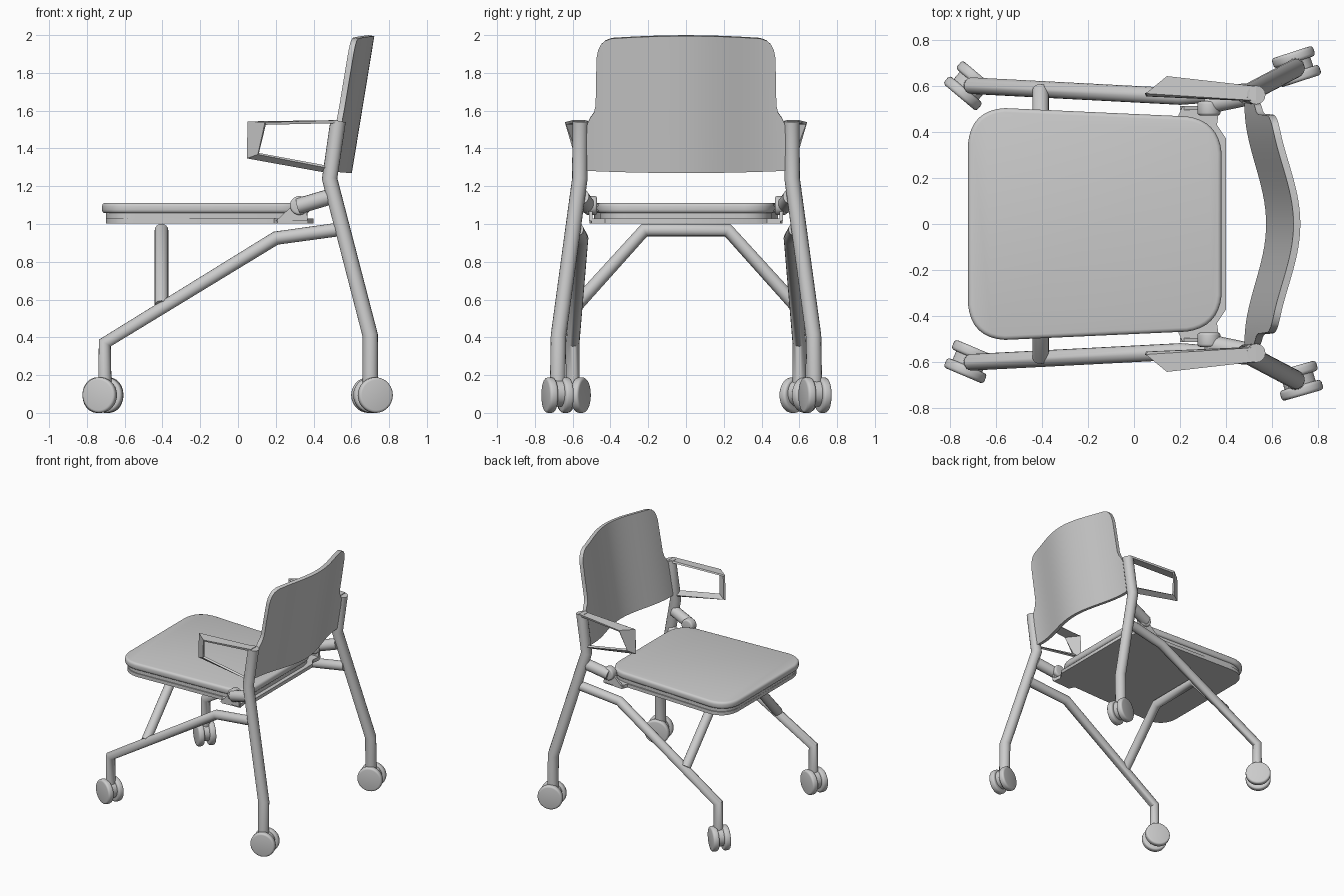
import bpy, bmesh, math
from mathutils import Matrix, Vector

if "Cube" in bpy.data.objects:
    bpy.data.objects.remove(bpy.data.objects["Cube"])


def finish(obj, angle=35):
    bpy.ops.object.select_all(action='DESELECT')
    obj.select_set(True)
    bpy.context.view_layer.objects.active = obj
    for m in list(obj.modifiers):
        bpy.ops.object.modifier_apply(modifier=m.name)
    bpy.ops.object.shade_smooth_by_angle(angle=math.radians(angle))
    return obj


def from_bmesh(name, bm):
    bmesh.ops.recalc_face_normals(bm, faces=bm.faces[:])
    me = bpy.data.meshes.new(name)
    bm.to_mesh(me)
    bm.free()
    obj = bpy.data.objects.new(name, me)
    bpy.context.collection.objects.link(obj)
    return obj


def tube(name, pts, r):
    cu = bpy.data.curves.new(name, 'CURVE')
    cu.dimensions = '3D'
    cu.bevel_depth = r
    cu.bevel_resolution = 6
    cu.use_fill_caps = True
    sp = cu.splines.new('POLY')
    sp.points.add(len(pts) - 1)
    for p, co in zip(sp.points, pts):
        p.co = (*co, 1)
    obj = bpy.data.objects.new(name, cu)
    bpy.context.collection.objects.link(obj)
    bpy.ops.object.select_all(action='DESELECT')
    obj.select_set(True)
    bpy.context.view_layer.objects.active = obj
    bpy.ops.object.convert(target='MESH')
    return finish(bpy.context.view_layer.objects.active, 50)


def rounded(corners, n=8):
    """Outline from (x, y, radius) corners, each rounded by a quadratic arc."""
    out = []
    for i, (x, y, r) in enumerate(corners):
        p = Vector((x, y))
        if r == 0:
            out.append(p)
            continue
        a = p + (Vector(corners[i - 1][:2]) - p).normalized() * r
        b = p + (Vector(corners[(i + 1) % len(corners)][:2]) - p).normalized() * r
        q = p.lerp((a + b) / 2, 0.18)
        for k in range(n + 1):
            t = k / n
            out.append(a * (1 - t) ** 2 + q * 2 * t * (1 - t) + b * t * t)
    return out


def slab(name, outline, z0, z1, bevel):
    bm = bmesh.new()
    f = bm.faces.new([bm.verts.new((p.x, p.y, z0)) for p in outline])
    new = bmesh.ops.extrude_face_region(bm, geom=[f])['geom']
    bmesh.ops.translate(bm, vec=(0, 0, z1 - z0),
                        verts=[v for v in new if isinstance(v, bmesh.types.BMVert)])
    obj = from_bmesh(name, bm)
    if bevel:
        m = obj.modifiers.new('bevel', 'BEVEL')
        m.width, m.segments, m.angle_limit = bevel, 3, math.radians(50)
    return finish(obj)


def cylinder(name, loc, r, depth, angle=0, bevel=0.0):
    """Cylinder with a horizontal axis, turned about z by angle."""
    bm = bmesh.new()
    mat = (Matrix.Translation(loc) @ Matrix.Rotation(angle, 4, 'Z')
           @ Matrix.Rotation(math.pi / 2, 4, 'X'))
    bmesh.ops.create_cone(bm, cap_ends=True, segments=40, radius1=r, radius2=r,
                          depth=depth, matrix=mat)
    obj = from_bmesh(name, bm)
    if bevel:
        m = obj.modifiers.new('bevel', 'BEVEL')
        m.width, m.segments, m.angle_limit = bevel, 3, math.radians(50)
    return finish(obj)


# Seat cushion, its board and the pan with hinge ears
half = [(-0.72, 0.51, 0.16), (0.38, 0.46, 0.15)]
cushion = rounded(half + [(x, -y, r) for x, y, r in reversed(half)])
slab('seat_cushion', cushion, 1.057, 1.112, 0.018)
slab('seat_board', [p * 0.97 for p in cushion], 1.022, 1.06, 0)
half = [(-0.70, 0.50, 0.15), (0.19, 0.465, 0), (0.21, 0.51, 0),
        (0.37, 0.50, 0), (0.36, 0.43, 0), (0.40, 0.37, 0)]
slab('seat_pan', rounded(half + [(x, -y, r) for x, y, r in reversed(half)]),
     1.003, 1.03, 0)

# Support bow under the seat
tube('seat_support', [(-0.405, -0.58, 0.57), (-0.405, -0.22, 0.968),
                      (-0.405, 0.22, 0.968), (-0.405, 0.58, 0.57)], 0.036)

for s, side in ((1, 'left'), (-1, 'right')):
    # Legs
    tube('rear_leg_' + side, [(0.70, s * 0.68, 0.12), (0.70, s * 0.675, 0.41),
                              (0.485, s * 0.562, 1.24), (0.53, s * 0.56, 1.545)], 0.041)
    tube('front_leg_' + side, [(-0.705, s * 0.60, 0.12), (-0.705, s * 0.60, 0.37),
                               (0.20, s * 0.553, 0.925), (0.54, s * 0.578, 0.972)], 0.036)

    # Seat hinge: knob, arm to the leg and ear bracket
    cylinder('hinge_knob_' + side, (0.325, s * 0.502, 1.098), 0.05, 0.062, 0, 0.012)
    tube('hinge_arm_' + side, [(0.32, s * 0.52, 1.095), (0.49, s * 0.555, 1.145)], 0.042)
    bm = bmesh.new()
    f = bm.faces.new([bm.verts.new((x, s * 0.495, z)) for x, z in
                      ((0.20, 1.015), (0.37, 1.015), (0.36, 1.10), (0.29, 1.10))])
    new = bmesh.ops.extrude_face_region(bm, geom=[f])['geom']
    bmesh.ops.translate(bm, vec=(0, s * 0.018, 0),
                        verts=[v for v in new if isinstance(v, bmesh.types.BMVert)])
    finish(from_bmesh('hinge_bracket_' + side, bm))

    # Armrest: folded tilted ribbon
    inner = [(0.53, 0.535, 1.542), (0.055, 0.56, 1.54), (0.05, 0.56, 1.35), (0.47, 0.54, 1.277)]
    outer = [(0.53, 0.597, 1.542), (0.145, 0.638, 1.532), (0.108, 0.585, 1.372), (0.47, 0.58, 1.303)]
    bm = bmesh.new()
    cols = [[bm.verts.new((x, s * y, z)) for x, y, z in e] for e in (inner, outer)]
    for i in range(3):
        bm.faces.new((cols[0][i], cols[0][i + 1], cols[1][i + 1], cols[1][i]))
    arm = from_bmesh('armrest_' + side, bm)
    m = arm.modifiers.new('solid', 'SOLIDIFY')
    m.thickness, m.offset = 0.016, 0
    finish(arm, 20)

# Backrest: curved, leaning shell with narrowed upper part
rows = [(1.272, 0.53), (1.40, 0.53), (1.53, 0.522), (1.56, 0.508), (1.59, 0.487),
        (1.63, 0.477), (1.75, 0.475), (1.88, 0.472), (1.92, 0.464), (1.95, 0.45),
        (1.97, 0.43), (1.983, 0.395)]
N = 32
bm = bmesh.new()
grid = []
for z, w in rows:
    row = []
    for k in range(N + 1):
        y = w * (2 * k / N - 1)
        t = (z - 1.272) / 0.711
        zz = z + 0.014 * t ** 4 * (1 - (y / w) ** 2) + 0.012 * (1 - t) ** 4 * (y / w) ** 2
        x = 0.588 + 0.164 * (zz - 1.272) - 0.048 * (1 - math.cos(math.pi * y / 0.52))
        row.append(bm.verts.new((x, y, zz)))
    grid.append(row)
for a, b in zip(grid, grid[1:]):
    for k in range(N):
        bm.faces.new((a[k], a[k + 1], b[k + 1], b[k]))
back = from_bmesh('backrest', bm)
m = back.modifiers.new('solid', 'SOLIDIFY')
m.thickness, m.offset = 0.03, 0
finish(back)

# Twin-wheel casters, each swivelled differently
casters = (('rear_left', 0.705, 0.683, 18), ('rear_right', 0.715, -0.68, 16),
           ('front_left', -0.715, 0.60, -40), ('front_right', -0.715, -0.597, -23))
for name, x, y, deg in casters:
    a = math.radians(deg)
    n = Vector((-math.sin(a), math.cos(a), 0))
    c = Vector((x, y, 0.094))
    for s in (1, -1):
        cylinder('caster_wheel_%s_%s' % (name, 'a' if s > 0 else 'b'),
                 c + n * 0.043 * s, 0.094, 0.046, a, 0.014)
    cylinder('caster_hub_' + name, c + Vector((0, 0, 0.01)), 0.07, 0.06, a)
